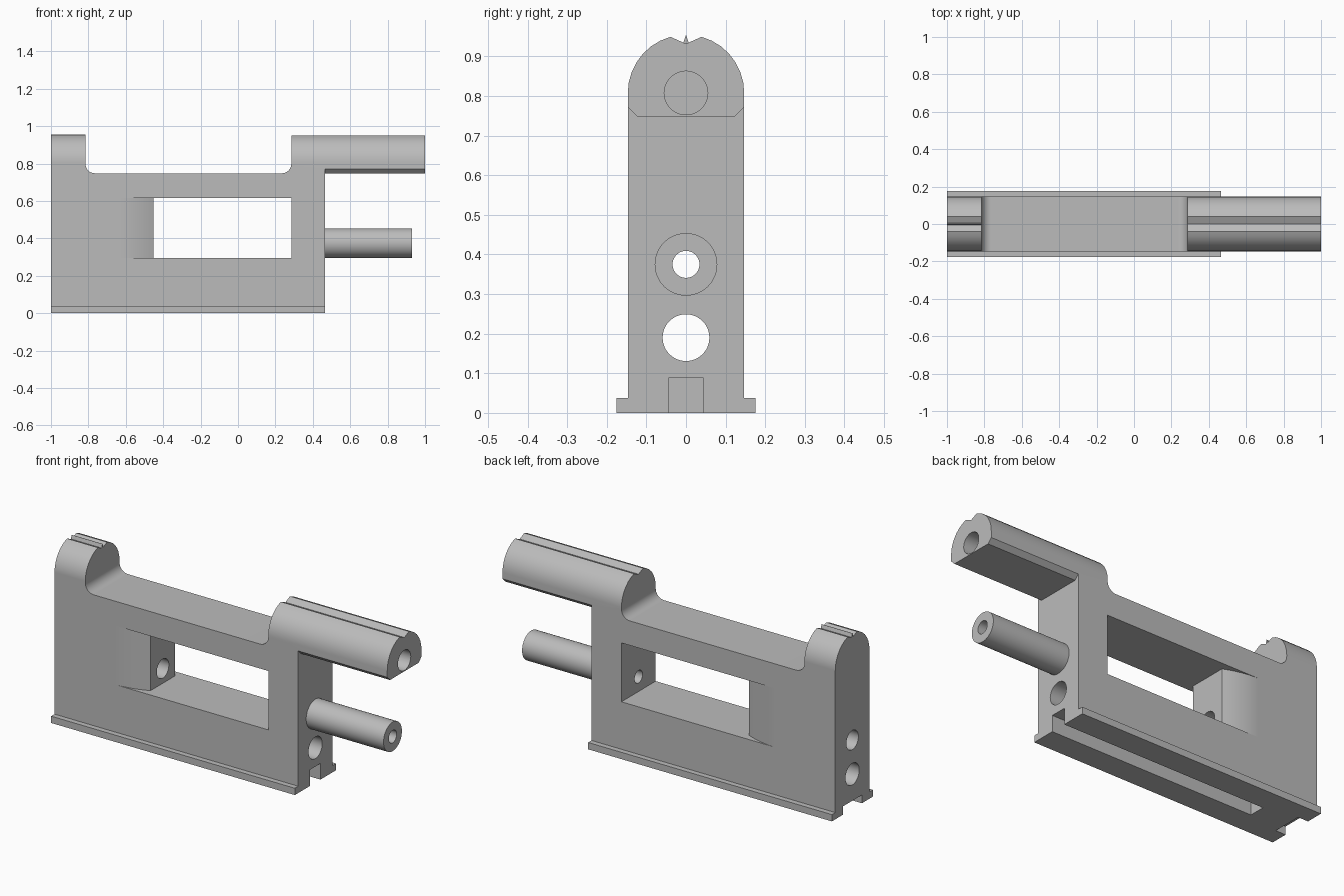
import bpy, bmesh, math
from mathutils import Vector

cube = bpy.data.objects.get("Cube")
if cube:
    bpy.data.objects.remove(cube, do_unlink=True)

grey = bpy.data.materials.new("plain grey")
grey.use_nodes = True
COLOUR = (0.5, 0.5, 0.5, 1)
grey.diffuse_color = COLOUR
grey.node_tree.nodes["Principled BSDF"].inputs["Base Color"].default_value = COLOUR


def prism(name, points, axis, start, end):
    """Extrude a closed 2D outline along one axis."""
    def place(p, t):
        c = list(p)
        c.insert("xyz".index(axis), t)
        return Vector(c)
    bm = bmesh.new()
    face = bm.faces.new([bm.verts.new(place(p, start)) for p in points])
    new = bmesh.ops.extrude_face_region(bm, geom=[face])["geom"]
    shift = place((0, 0), end - start)
    bmesh.ops.translate(bm, vec=shift, verts=[v for v in new if isinstance(v, bmesh.types.BMVert)])
    bmesh.ops.recalc_face_normals(bm, faces=bm.faces)
    mesh = bpy.data.meshes.new(name)
    bm.to_mesh(mesh)
    bm.free()
    mesh.materials.append(grey)
    obj = bpy.data.objects.new(name, mesh)
    bpy.context.collection.objects.link(obj)
    return obj


def arc(cx, cy, r, a0, a1, steps):
    angles = [math.radians(a0 + (a1 - a0) * i / steps) for i in range(steps + 1)]
    return [(cx + r * math.cos(a), cy + r * math.sin(a)) for a in angles]


def box(name, x0, x1, y0, y1, z0, z1):
    return prism(name, [(x0, y0), (x1, y0), (x1, y1), (x0, y1)], "z", z0, z1)


def rod(name, z, r, x0, x1):
    return prism(name, arc(0, z, r, 0, 352.5, 47), "x", x0, x1)


def combine(target, tool, operation="DIFFERENCE"):
    mod = target.modifiers.new("combine", "BOOLEAN")
    mod.operation, mod.object, mod.solver = operation, tool, "EXACT"
    bpy.ops.object.select_all(action="DESELECT")
    bpy.context.view_layer.objects.active = target
    target.select_set(True)
    bpy.ops.object.modifier_apply(modifier=mod.name)
    bpy.data.objects.remove(tool, do_unlink=True)


REAR, FRONT, TIP = -1, 0.465, 1
HALF, FLANGE, DECK, AXIS = 0.147, 0.176, 0.748, 0.808
POST, BARREL = -0.815, 0.285

# Side outline with filleted saddle between rear post and barrel
R = 0.05
outline = [(REAR, 0), (FRONT, 0), (FRONT, DECK), (TIP, DECK), (TIP, 1), (BARREL, 1)]
outline += arc(BARREL - R, DECK + R, R, 0, -90, 8)
outline += arc(POST + R, DECK + R, R, 270, 180, 8)
outline += [(POST, 1), (REAR, 1)]
frame = prism("frame", outline, "y", -0.3, 0.3)

# End section: flanged base, round top with a sighting groove
half = [(FLANGE, 0), (FLANGE, 0.037), (HALF, 0.037)] + arc(0, AXIS, HALF, 0, 74.5, 7)
section = half + [(0, 0.932)] + [(-y, z) for y, z in reversed(half)]
combine(frame, prism("section", section, "x", -1.1, 1.1), "INTERSECT")

# Chamfers under the overhanging barrel
for s in (-1, 1):
    corner = [(s * 0.112, 0.737), (s * 0.157, 0.782), (s * 0.17, 0.737)]
    combine(frame, prism("chamfer", corner, "x", FRONT, 1.1))

# Window through the frame, with curved side scoops behind it
W0, W1, Z0, Z1 = -0.452, BARREL, 0.295, 0.615
combine(frame, box("window", W0, W1, -0.4, 0.4, Z0, Z1))
SCOOP, DROP = 0.19, 0.042
for s in (-1, 1):
    curve = []
    for i in range(9):
        t = i / 8
        curve.append((W0 - SCOOP * (1 - t), s * (HALF - DROP * t * t)))
    curve += [(W0 + 0.02, s * (HALF - DROP)), (W0 + 0.02, s * 0.3), (W0 - SCOOP, s * 0.3)]
    combine(frame, prism("scoop", curve, "z", Z0, Z1))

# Front guide rod
combine(frame, rod("guide_rod", 0.375, 0.079, 0.4, 0.93), "UNION")

# Lengthwise bores
for z, r, x0, x1 in [(0.19, 0.059, -1.1, 0.6), (0.375, 0.052, -1.1, -0.4),
                     (0.375, 0.034, 0.2, 1.1), (AXIS, 0.055, 0.55, 1.1)]:
    combine(frame, rod("bore", z, r, x0, x1))

# Underside channel and rear notch
combine(frame, box("channel", -0.755, 0.6, -0.044, 0.044, -0.1, 0.088))
combine(frame, box("notch", -1.1, -0.94, -0.082, 0.082, -0.1, 0.045))

# Thin sight blade on the rear post
blade = prism("rear_sight_blade", [(-0.009, 0.928), (0.009, 0.928), (0, 0.955)], "x", REAR, POST)

bpy.ops.object.select_all(action="DESELECT")
frame.select_set(True)
bpy.context.view_layer.objects.active = frame
bpy.ops.object.shade_smooth_by_angle(angle=math.radians(25))
weighted = frame.modifiers.new("weighted", "WEIGHTED_NORMAL")
weighted.keep_sharp = True
